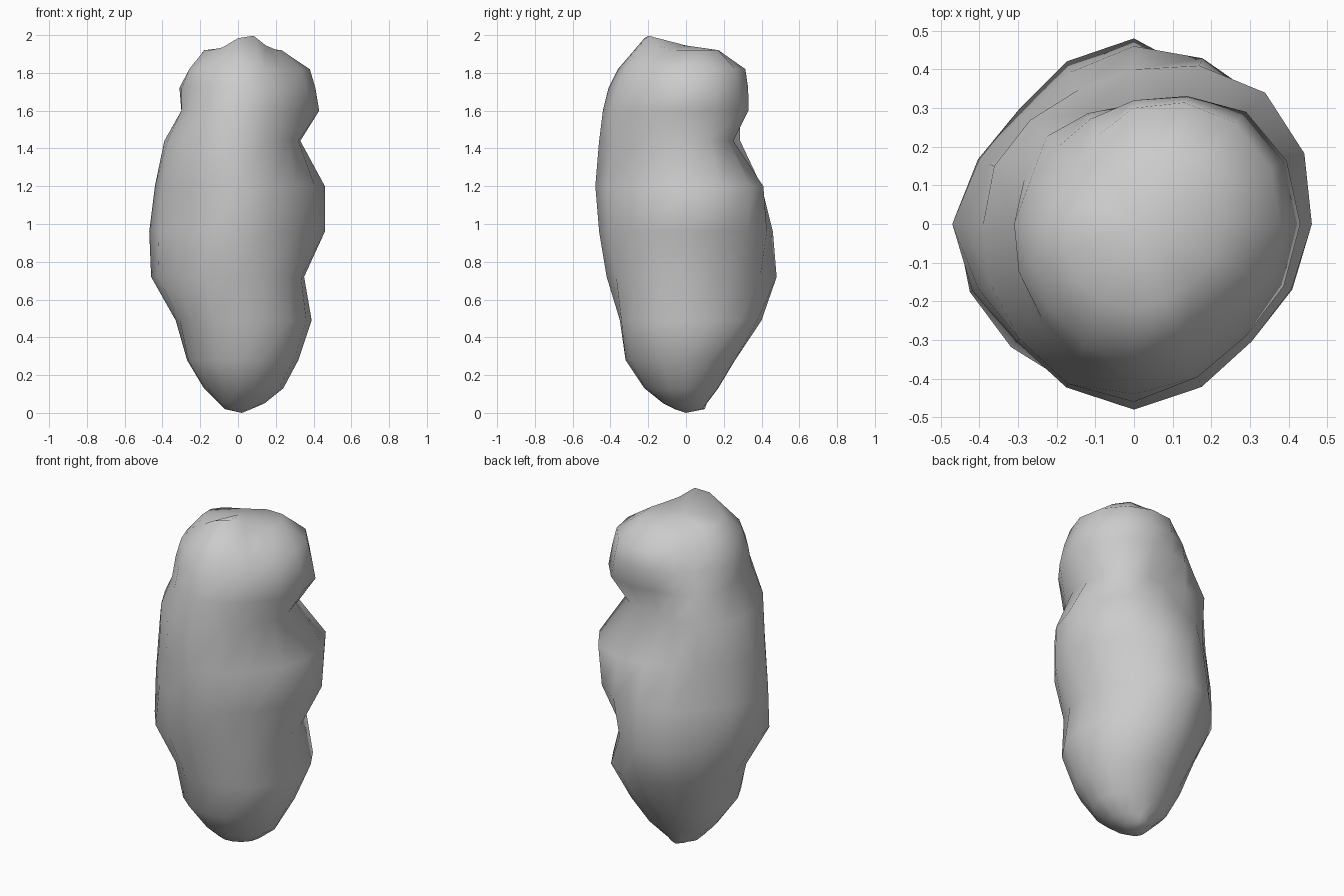
import bpy, bmesh, math

if "Cube" in bpy.data.objects:
    bpy.data.objects.remove(bpy.data.objects["Cube"])

# Ring height, then radius toward E, NE, N, NW, W, SW, S, SE
RINGS = [
    (0.02, [.07, .08, .10, .06, .07, .07, .06, .06]),
    (0.05, [.14, .12, .11, .09, .10, .11, .12, .13]),
    (0.13, [.24, .20, .17, .18, .18, .18, .22, .22]),
    (0.28, [.32, .30, .26, .25, .27, .30, .32, .32]),
    (0.49, [.39, .41, .40, .35, .33, .34, .35, .39]),
    (0.72, [.35, .36, .48, .42, .46, .45, .42, .38]),
    (0.96, [.46, .46, .46, .40, .47, .43, .46, .43]),
    (1.20, [.46, .48, .40, .37, .44, .43, .48, .43]),
    (1.44, [.33, .31, .25, .38, .39, .42, .46, .37]),
    (1.60, [.43, .41, .31, .32, .30, .36, .44, .41]),
    (1.72, [.41, .39, .32, .28, .31, .34, .41, .38]),
    (1.82, [.38, .37, .30, .21, .25, .31, .36, .34]),
    (1.92, [.23, .24, .13, .12, .18, .20, .22, .21]),
]
SEG = 16


def radius(vals, t):
    """Periodic Catmull-Rom interpolation around a ring."""
    i = math.floor(t)
    f = t - i
    a, b, c, d = [vals[(i + k) % 8] for k in (-1, 0, 1, 2)]
    return b + 0.5 * f * (c - a + f * (2*a - 5*b + 4*c - d + f * (3*(b - c) + d - a)))


def crest(x, y, z):
    """Small raised bump toward the front of the crown."""
    return z + 0.085 * math.exp(-((x - .05)**2 + (y + .2)**2) / 0.01) if z > 1.85 else z


bm = bmesh.new()
loops = []
for z, vals in RINGS:
    loop = []
    for s in range(SEG):
        a = 2 * math.pi * s / SEG
        r = radius(vals, s * 8 / SEG)
        x, y = r * math.cos(a), r * math.sin(a)
        loop.append(bm.verts.new((x, y, crest(x, y, z))))
    loops.append(loop)

# Side wall
for lo, hi in zip(loops, loops[1:]):
    for s in range(SEG):
        n = (s + 1) % SEG
        bm.faces.new((lo[s], lo[n], hi[n], hi[s]))

# Bottom and crown fans
bottom = bm.verts.new((0.02, 0, 0))
crown = bm.verts.new((0.02, 0, 1.945))
for s in range(SEG):
    n = (s + 1) % SEG
    bm.faces.new((bottom, loops[0][n], loops[0][s]))
    bm.faces.new((crown, loops[-1][s], loops[-1][n]))

mesh = bpy.data.meshes.new("lumpy_boulder")
bm.to_mesh(mesh)
bm.free()
for p in mesh.polygons:
    p.use_smooth = True
boulder = bpy.data.objects.new("lumpy_boulder", mesh)
bpy.context.collection.objects.link(boulder)
